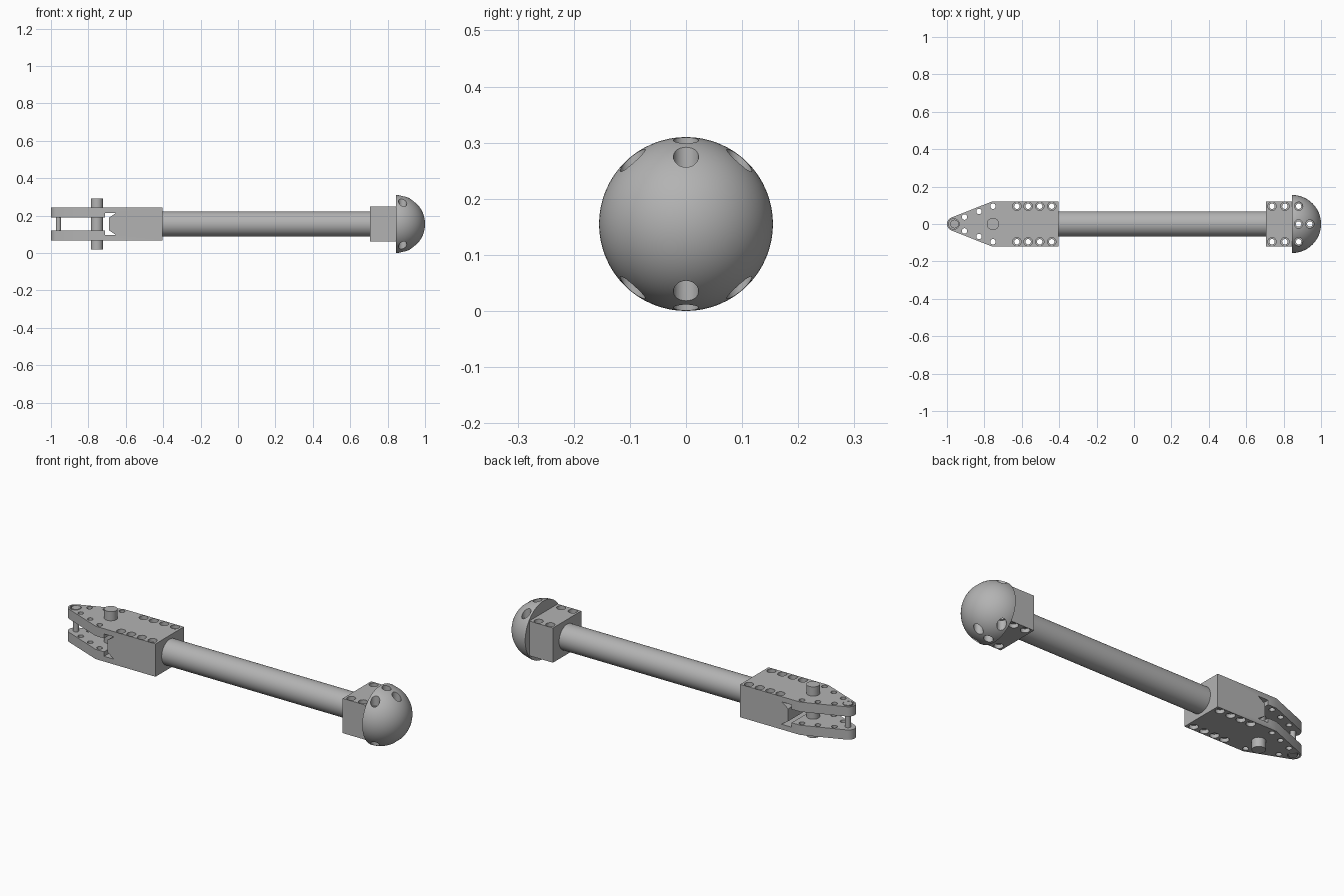
import bpy
import bmesh
from math import cos, sin, pi, radians, atan2
from mathutils import Matrix

if "Cube" in bpy.data.objects:
    bpy.data.objects.remove(bpy.data.objects["Cube"])

MID = 0.155      # height of the centre line
EDGE = 0.095     # side offset of the screw rows

steel = bpy.data.materials.new("grey steel")
steel.use_nodes = True
steel.diffuse_color = (0.45, 0.45, 0.45, 1)
steel.node_tree.nodes["Principled BSDF"].inputs["Base Color"].default_value = (0.45, 0.45, 0.45, 1)


def finish(name, bm):
    bmesh.ops.recalc_face_normals(bm, faces=bm.faces)
    mesh = bpy.data.meshes.new(name)
    bm.to_mesh(mesh)
    bm.free()
    mesh.materials.append(steel)
    obj = bpy.data.objects.new(name, mesh)
    bpy.context.collection.objects.link(obj)
    return obj


def prism(name, outline, low, high, axis="z"):
    """Extrude a flat outline along z, or an x-z outline along y."""
    bm = bmesh.new()
    place = (lambda a, b: (a, b, low)) if axis == "z" else (lambda a, b: (a, low, b))
    face = bm.faces.new([bm.verts.new(place(a, b)) for a, b in outline])
    grown = bmesh.ops.extrude_face_region(bm, geom=[face])
    shift = (0, 0, high - low) if axis == "z" else (0, high - low, 0)
    verts = [g for g in grown["geom"] if isinstance(g, bmesh.types.BMVert)]
    bmesh.ops.translate(bm, verts=verts, vec=shift)
    return finish(name, bm)


def rect(x0, x1, a, b):
    return [(x0, a), (x1, a), (x1, b), (x0, b)]


def lathe(name, profile, centre, axis="z", steps=32):
    """Revolve (radius, height) points; the ends lie on the axis."""
    bm = bmesh.new()
    verts = [bm.verts.new((r, 0, h)) for r, h in profile]
    edges = [bm.edges.new(pair) for pair in zip(verts, verts[1:])]
    bmesh.ops.spin(bm, geom=verts + edges, cent=(0, 0, 0), axis=(0, 0, 1),
                   angle=2 * pi, steps=steps, use_duplicate=False)
    bmesh.ops.remove_doubles(bm, verts=bm.verts, dist=1e-5)
    if axis == "x":
        bmesh.ops.transform(bm, matrix=Matrix.Rotation(pi / 2, 4, "Y"), verts=bm.verts)
    bmesh.ops.translate(bm, verts=bm.verts, vec=centre)
    return finish(name, bm)


def rod(name, radius, low, high, centre, axis="z", steps=32):
    return lathe(name, [(0, low), (radius, low), (radius, high), (0, high)], centre, axis, steps)


def screw_hole(x, y, floor):
    """Through hole with a wider recess at both ends."""
    wide, thin = 0.0225, 0.0145
    half = [(thin, floor), (wide, floor), (wide, 0.3), (0, 0.3)]
    return lathe("hole_cutter", [(r, -h) for r, h in reversed(half)] + half, (x, y, MID), steps=24)


def cut(obj, cutters):
    bpy.context.view_layer.objects.active = obj
    for cutter in cutters:
        mod = obj.modifiers.new("cut", "BOOLEAN")
        mod.operation = "DIFFERENCE"
        mod.solver = "EXACT"
        mod.object = cutter
        bpy.ops.object.modifier_apply(modifier=mod.name)
        bpy.data.objects.remove(cutter)


def smooth(obj):
    bpy.ops.object.select_all(action="DESELECT")
    obj.select_set(True)
    bpy.context.view_layer.objects.active = obj
    bpy.ops.object.shade_smooth_by_angle(angle=radians(30))


# Fork: block tapering to a rounded tip
TIP, PIVOT, WIDE, TALL, GAP = -0.963, -0.754, 0.12, 0.088, 0.036
turn = atan2(0.083, 0.2)
arc = [pi / 2 + turn + (pi - 2 * turn) * i / 12 for i in range(13)]
outline = [(-0.405, -WIDE), (-0.405, WIDE), (-0.76, WIDE)]
outline += [(TIP + 0.037 * cos(a), 0.037 * sin(a)) for a in arc]
outline += [(-0.76, -WIDE)]
fork = prism("fork", outline, MID - TALL, MID + TALL)

# Slot between the fork plates, with relief grooves at its root
cutters = [prism("slot_cutter", rect(-1.1, -0.69, MID - GAP, MID + GAP), -0.3, 0.3, "y")]
for s in (-1, 1):
    wedge = [(-0.71, 0.03), (-0.71, 0.06), (-0.65, 0.06), (-0.695, 0.03)]
    cutters.append(prism("groove_cutter", [(x, MID + s * h) for x, h in wedge], -0.3, 0.3, "y"))
    cutters.append(rod("tip_recess_cutter", 0.028, 0.068, 0.2, (TIP, 0, MID)) if s > 0 else
                   rod("tip_recess_cutter", 0.028, -0.2, -0.068, (TIP, 0, MID)))
    for x in (-0.626, -0.566, -0.504, -0.44):
        cutters.append(screw_hole(x, s * EDGE, 0.068))
    for x, y in ((-0.754, EDGE), (-0.829, 0.067), (-0.906, 0.037)):
        cutters.append(rod("plate_hole_cutter", 0.0145, -0.2, 0.2, (x, s * y, MID), steps=24))
cut(fork, cutters)
smooth(fork)

# Pins through the fork
smooth(rod("pivot_pin", 0.033, -0.137, 0.137, (PIVOT, 0, MID)))
pin = [(0.014, 0.07), (0.023, 0.07), (0.023, 0.089), (0, 0.089)]
smooth(lathe("tip_pin", [(r, -h) for r, h in reversed(pin)] + pin, (TIP + 0.003, 0, MID)))

# Shaft
smooth(rod("shaft", 0.068, -0.41, 0.71, (0, 0, MID), "x", 64))

# Collar block behind the dome
collar = prism("collar", rect(0.705, 0.85, -WIDE, WIDE), MID - 0.093, MID + 0.093)
cut(collar, [screw_hole(x, s * EDGE, 0.072) for x in (0.738, 0.807) for s in (-1, 1)])
smooth(collar)

# Dome with screw holes running straight through
R = 0.155
dome_line = [(0, 0)] + [(R * cos(i * pi / 48), R * sin(i * pi / 48)) for i in range(24)] + [(0, R)]
dome = lathe("dome", dome_line, (0.845, 0, MID), "x", 64)
cut(dome, [screw_hole(x, y, 0.08) for x, y in ((0.88, EDGE), (0.88, 0), (0.88, -EDGE), (0.94, 0))])
smooth(dome)
